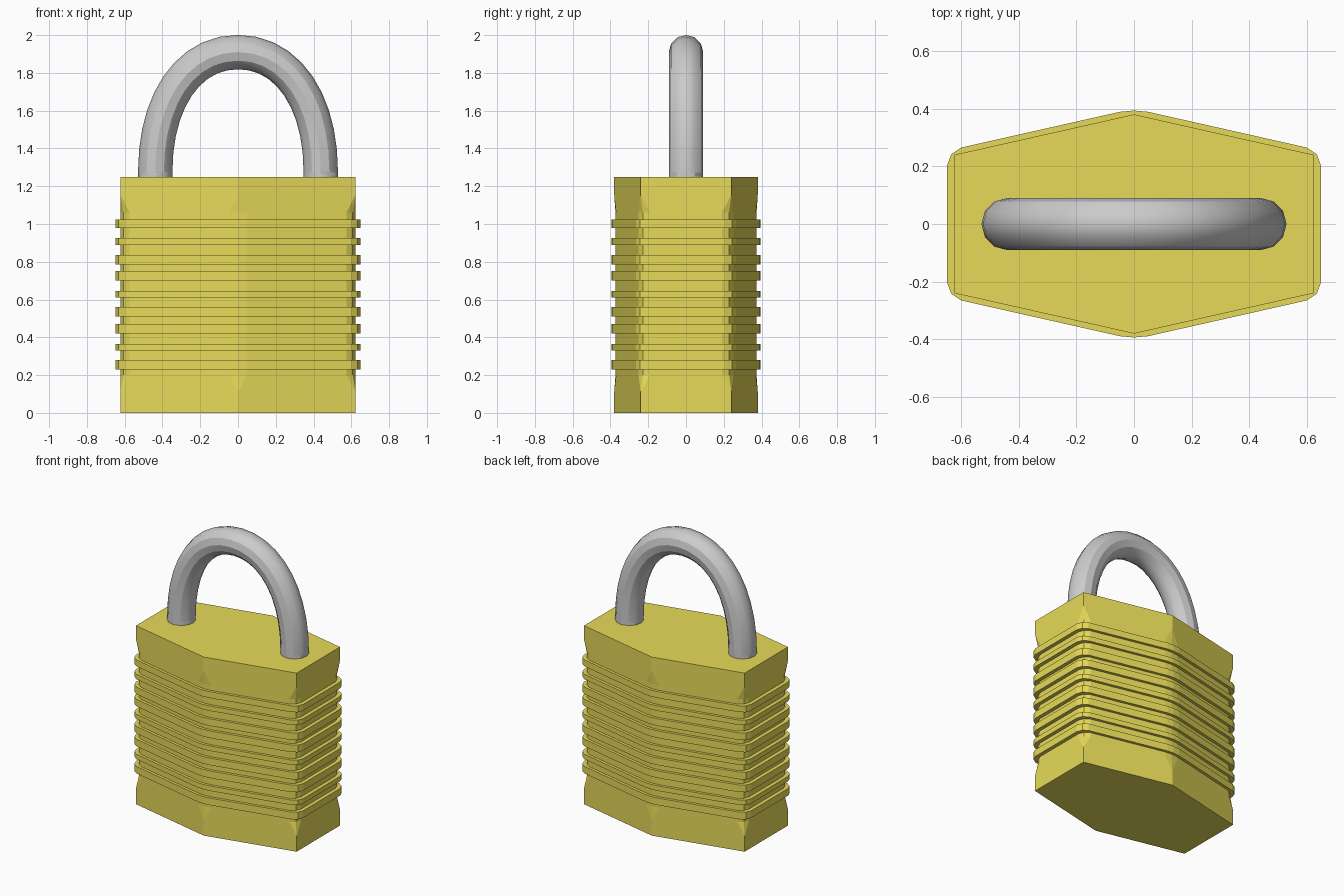
import bpy, bmesh
from mathutils import Vector

if "Cube" in bpy.data.objects:
    bpy.data.objects.remove(bpy.data.objects["Cube"])

brass = bpy.data.materials.new("brass")
brass.diffuse_color = (0.8, 0.7, 0.1, 1)
brass.use_nodes = True
brass.node_tree.nodes["Principled BSDF"].inputs["Base Color"].default_value = brass.diffuse_color


def outline(hx, hy, mid, r):
    """Hexagonal plan, each corner replaced by a two-segment bevel of length r."""
    pts = [Vector(p) for p in ((0, -mid), (hx, -hy), (hx, hy),
                               (0, mid), (-hx, hy), (-hx, -hy))]
    out = []
    for i, c in enumerate(pts):
        a = c + (pts[i - 1] - c).normalized() * r
        b = c + (pts[(i + 1) % 6] - c).normalized() * r
        out += [a, (a + b) * 0.3 + c * 0.4, b]
    return out


def loft(name, levels):
    """Skin matching outlines stacked at the given heights."""
    bm = bmesh.new()
    rings = [[bm.verts.new((p.x, p.y, z)) for p in pts] for z, pts in levels]
    for lo, hi in zip(rings, rings[1:]):
        n = len(lo)
        for i in range(n):
            j = (i + 1) % n
            bm.faces.new((lo[i], lo[j], hi[j], hi[i]))
    bm.faces.new(rings[0][::-1])
    bm.faces.new(rings[-1])
    bmesh.ops.remove_doubles(bm, verts=bm.verts, dist=0.0005)
    bmesh.ops.recalc_face_normals(bm, faces=bm.faces)
    me = bpy.data.meshes.new(name)
    bm.to_mesh(me)
    bm.free()
    me.materials.append(brass)
    ob = bpy.data.objects.new(name, me)
    bpy.context.collection.objects.link(ob)
    return ob


# Lock body: sharp at both ends, bevelled corners along the waist
sharp = outline(0.622, 0.24, 0.38, 0)
soft = outline(0.622, 0.24, 0.38, 0.05)
loft("lock_body", [(0, sharp), (0.11, sharp), (0.2, soft),
                   (1.06, soft), (1.155, sharp), (1.25, sharp)])

# Laminated ribs
rib = outline(0.648, 0.254, 0.4, 0.05)
for i, (z0, z1) in enumerate(((0.23, 0.28), (0.33, 0.365), (0.42, 0.47),
                              (0.51, 0.56), (0.61, 0.645), (0.70, 0.75),
                              (0.785, 0.835), (0.89, 0.925), (0.98, 1.025))):
    loft(f"rib_{i + 1}", [(z0, rib), (z1, rib)])

# Shackle: round bar swept along an arch
cu = bpy.data.curves.new("shackle", 'CURVE')
cu.dimensions = '3D'
cu.bevel_depth = 0.091
cu.bevel_resolution = 4
cu.resolution_u = 10
cu.use_fill_caps = True
sp = cu.splines.new('BEZIER')
path = [((-0.438, 0, 1.22), (-0.438, 0, 1.2), (-0.438, 0, 1.24)),
        ((-0.438, 0, 1.28), (-0.438, 0, 1.26), (-0.438, 0, 1.64)),
        ((0, 0, 1.91), (-0.27, 0, 1.91), (0.27, 0, 1.91)),
        ((0.438, 0, 1.28), (0.438, 0, 1.64), (0.438, 0, 1.26)),
        ((0.438, 0, 1.22), (0.438, 0, 1.24), (0.438, 0, 1.2))]
sp.bezier_points.add(len(path) - 1)
for bp, (co, left, right) in zip(sp.bezier_points, path):
    bp.handle_left_type = bp.handle_right_type = 'FREE'
    bp.co, bp.handle_left, bp.handle_right = co, left, right
shackle = bpy.data.objects.new("shackle", cu)
bpy.context.collection.objects.link(shackle)
bpy.context.view_layer.objects.active = shackle
shackle.select_set(True)
bpy.ops.object.convert(target='MESH')
bpy.ops.object.shade_smooth_by_angle()
